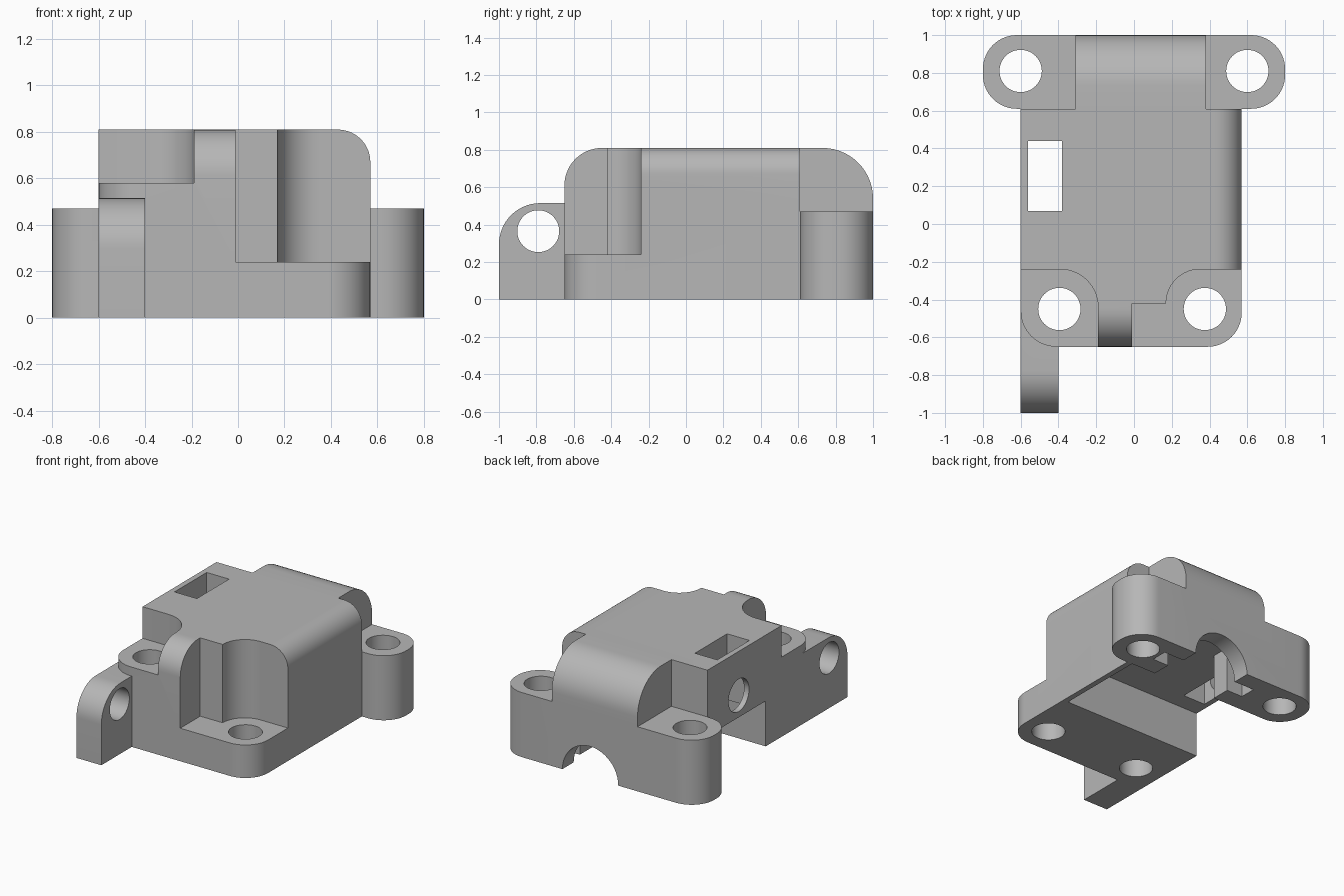
import bpy, bmesh, math
from mathutils import Vector

cube = bpy.data.objects.get("Cube")
if cube:
    bpy.data.objects.remove(cube)

grey = bpy.data.materials.new("plain_grey")
grey.use_nodes = True
grey.diffuse_color = (0.47, 0.47, 0.47, 1)
grey.node_tree.nodes["Principled BSDF"].inputs["Base Color"].default_value = grey.diffuse_color


def fillet(corners, steps=14):
    """Outline from right-angled corners (a, b[, radius])."""
    out = []
    for i, c in enumerate(corners):
        p = Vector(c[:2])
        if len(c) == 2:
            out.append(p)
            continue
        d1 = (Vector(corners[i - 1][:2]) - p).normalized()
        d2 = (Vector(corners[(i + 1) % len(corners)][:2]) - p).normalized()
        r = c[2]
        for k in range(steps + 1):
            t = math.pi / 2 * k / steps
            out.append(p + r * (d1 + d2) - r * (d2 * math.cos(t) + d1 * math.sin(t)))
    return out


def circle(a, b, r, n=48):
    return [(a + r * math.cos(2 * math.pi * k / n), b + r * math.sin(2 * math.pi * k / n))
            for k in range(n)]


def rect(a0, b0, a1, b1, r=None):
    pts = [(a0, b0), (a1, b0), (a1, b1), (a0, b1)]
    return fillet([p + (r,) for p in pts]) if r else pts


def prism(name, outline, axis, lo, hi):
    """Extrude a flat outline along x, y or z."""
    place = {"x": lambda a, b, h: (h, a, b),
             "y": lambda a, b, h: (a, h, b),
             "z": lambda a, b, h: (a, b, h)}[axis]
    bm = bmesh.new()
    low = [bm.verts.new(place(a, b, lo)) for a, b in outline]
    high = [bm.verts.new(place(a, b, hi)) for a, b in outline]
    bm.faces.new(low)
    bm.faces.new(high)
    for i in range(len(low)):
        j = (i + 1) % len(low)
        bm.faces.new((low[i], low[j], high[j], high[i]))
    bmesh.ops.recalc_face_normals(bm, faces=bm.faces)
    mesh = bpy.data.meshes.new(name)
    bm.to_mesh(mesh)
    bm.free()
    mesh.materials.append(grey)
    obj = bpy.data.objects.new(name, mesh)
    bpy.context.scene.collection.objects.link(obj)
    return obj


def combine(base, other, operation):
    mod = base.modifiers.new("combine", "BOOLEAN")
    mod.operation, mod.solver, mod.object = operation, "EXACT", other
    graph = bpy.context.evaluated_depsgraph_get()
    mesh = bpy.data.meshes.new_from_object(base.evaluated_get(graph))
    base.modifiers.clear()
    base.data = mesh
    bpy.data.objects.remove(other)


def add(base, *args):
    combine(base, prism(*args), "UNION")


def cut(base, *args):
    combine(base, prism(*args), "DIFFERENCE")


# Main shell: side profile trimmed by its front and plan profiles
housing = prism("housing", fillet([(-.65, 0), (.61, 0), (.61, .81), (-.65, .81, .2)]),
                "x", -.6, .57)
front = fillet([(-.8, -.1), (.57, -.1), (.57, .81, .14), (-.8, .81)])
combine(housing, prism("front_trim", front, "y", -1, 1), "INTERSECT")
plan = fillet([(-.6, -.65, .19), (.57, -.65, .18), (.57, .9), (-.6, .9)])
combine(housing, prism("plan_trim", plan, "z", -.2, 1), "INTERSECT")

# Steps above the two front screw bosses
cut(housing, "left_step", fillet([(-.8, -.8), (-.19, -.8), (-.19, -.24, .2), (-.8, -.24)]),
    "z", .58, 1)
cut(housing, "right_step", fillet([(-.01, -.8), (.7, -.8), (.7, -.24), (.17, -.24, .179),
                                   (.17, -.42), (-.01, -.42)]), "z", .24, 1)

# Rear hood and mounting ears
add(housing, "rear_ears", rect(-.8, .61, .8, 1, .18), "z", 0, .47)
add(housing, "rear_hood", fillet([(.5, .4), (1, .4), (1, .81, .27), (.5, .81)]),
    "x", -.31, .38)

# Front arm with its cross hole
add(housing, "front_arm", fillet([(-1, 0), (-.42, 0), (-.42, .515), (-1, .515, .22)]),
    "x", -.6, -.4)
cut(housing, "arm_hole", circle(-.79, .365, .112), "x", -.7, -.3)

# Vertical screw holes
for x, y in ((-.6, .81), (.6, .81), (-.395, -.45), (.375, -.45)):
    cut(housing, "screw_hole", circle(x, y, .112), "z", -.2, 1)

# Underside cavity, open at one side, with the cable channel at the rear
cut(housing, "cavity", rect(-.7, -.06, .53, .612), "z", -.2, .33)
cut(housing, "channel", rect(-.19, -.2, .33, .33), "y", .5, .78)
cut(housing, "groove", rect(-.32, -.2, .46, .38), "y", .75, .87)
cut(housing, "cable_arch", circle(.07, 0, .225), "y", .8, 1.2)

# Top slot and round side window opening into it
cut(housing, "top_slot", rect(-.56, .07, -.38, .44), "z", .2, 1)
cut(housing, "side_window", circle(.25, .49, .118), "x", -.7, -.5)

bpy.ops.object.select_all(action="DESELECT")
housing.select_set(True)
bpy.context.view_layer.objects.active = housing
bpy.ops.object.shade_smooth_by_angle(angle=math.radians(30))
